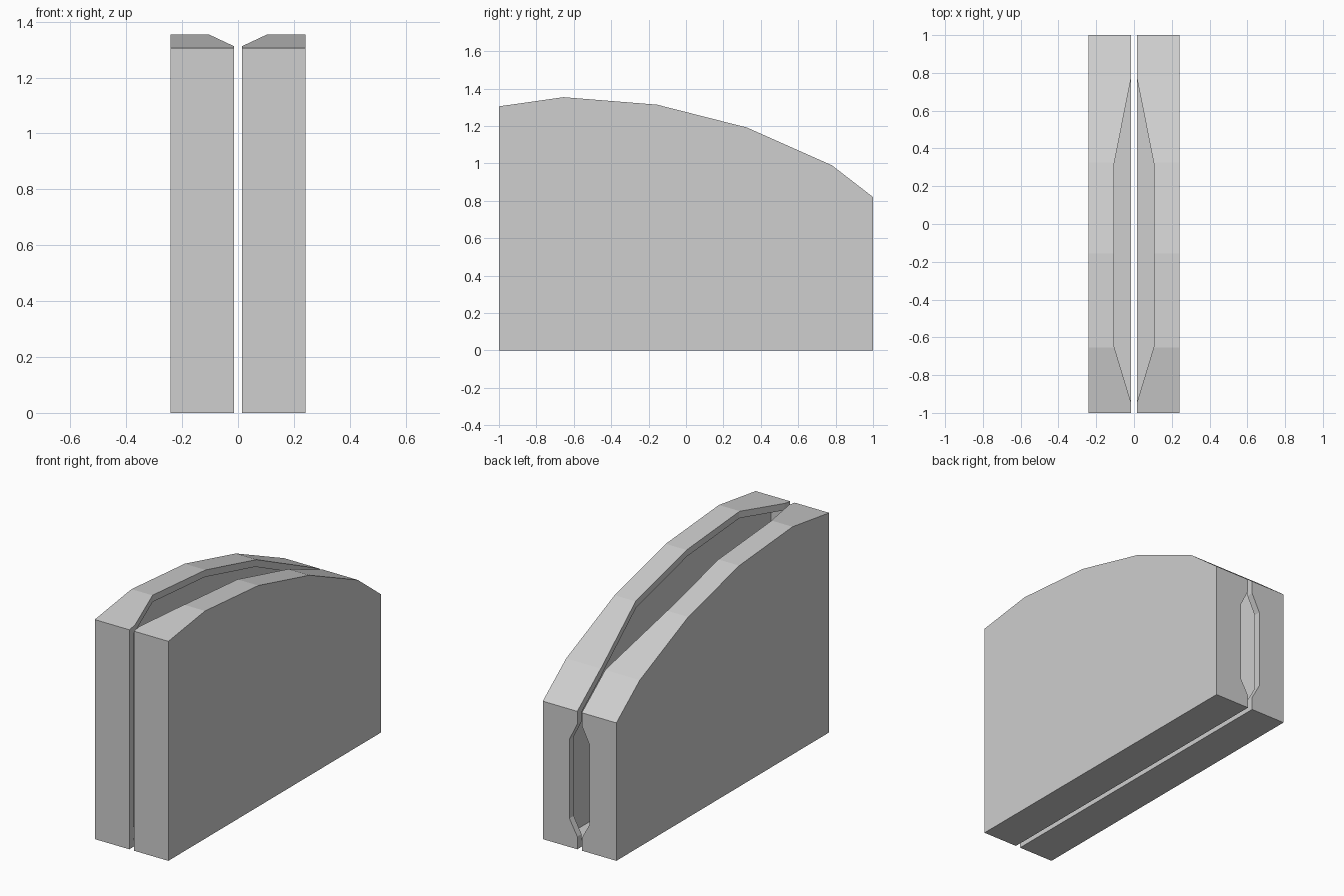
import bpy
from mathutils import Vector

cube = bpy.data.objects.get("Cube")
if cube:
    bpy.data.objects.remove(cube)

grey = bpy.data.materials.new("light_grey")
grey.use_nodes = True
grey.diffuse_color = (0.62, 0.62, 0.62, 1)
grey.node_tree.nodes["Principled BSDF"].inputs["Base Color"].default_value = grey.diffuse_color


def prism(name, outline, place, low, high):
    """Extrude a 2D outline; place(u, v, depth) gives the 3D point."""
    n = len(outline)
    verts = [place(u, v, d) for d in (low, high) for u, v in outline]
    faces = [list(range(n))[::-1], list(range(n, 2 * n))]
    faces += [[i, (i + 1) % n, n + (i + 1) % n, n + i] for i in range(n)]
    mesh = bpy.data.meshes.new(name)
    mesh.from_pydata(verts, [], faces)
    mesh.materials.append(grey)
    obj = bpy.data.objects.new(name, mesh)
    bpy.context.collection.objects.link(obj)
    # make normals point outwards
    import bmesh
    bm = bmesh.new()
    bm.from_mesh(mesh)
    bmesh.ops.recalc_face_normals(bm, faces=bm.faces)
    bm.to_mesh(mesh)
    bm.free()
    return obj


def inset(outline, wall):
    """Move every edge of a counter-clockwise outline inwards by wall."""
    pts = [Vector(p) for p in outline]
    result = []
    for i, p in enumerate(pts):
        a = (p - pts[i - 1]).normalized()
        b = (pts[(i + 1) % len(pts)] - p).normalized()
        na, nb = Vector((-a.y, a.x)), Vector((-b.y, b.x))
        result.append(tuple(p + (na + nb) * wall / (1 + na.dot(nb))))
    return result


def both_sides(half):
    """Complete a half outline by mirroring it across the centre."""
    return half + [(-x, v) for x, v in reversed(half)]


def along_x(u, v, d):
    return (d, u, v)


def along_y(u, v, d):
    return (u, d, v)


def along_z(u, v, d):
    return (u, v, d)


# Side profile (y, z), curved along the top
profile = [(-1, 0), (1, 0), (1, 0.82), (0.78, 0.99), (0.325, 1.192),
           (-0.155, 1.314), (-0.655, 1.354), (-1, 1.305)]

# Hollow chamber and its two tapered openings
chamber = prism("chamber_cutter", inset(profile, 0.04), along_x, -0.113, 0.113)
top_opening = prism("top_opening_cutter", both_sides(
    [(0.012, -0.957), (0.105, -0.65), (0.105, 0.32), (0.012, 0.79)]), along_z, 0.8, 1.6)
back_opening = prism("back_opening_cutter", both_sides(
    [(0.012, 0.07), (0.067, 0.17), (0.067, 0.64), (0.012, 0.75)]), along_y, 0.9, 1.1)
cutters = (chamber, top_opening, back_opening)

# Two matching halves with a narrow gap between them
halves = [prism("left_half", profile, along_x, 0.015, 0.242),
          prism("right_half", profile, along_x, -0.242, -0.015)]
for half in halves:
    for cutter in cutters:
        mod = half.modifiers.new(cutter.name, "BOOLEAN")
        mod.operation = "DIFFERENCE"
        mod.solver = "EXACT"
        mod.object = cutter

for cutter in cutters:
    cutter.hide_render = True
    cutter.hide_viewport = True
    cutter.display_type = "WIRE"
